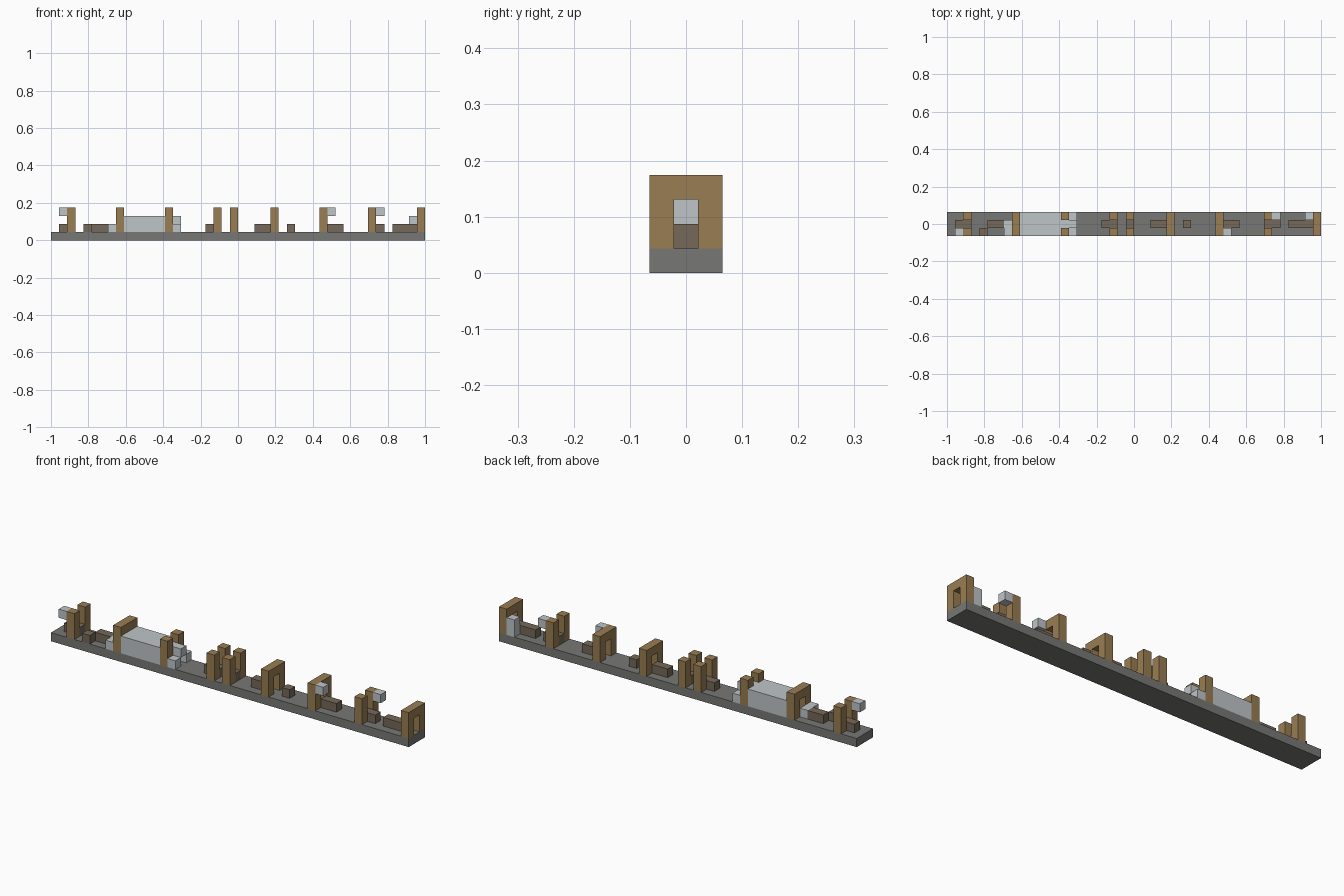
import bpy
import bmesh
from mathutils import Matrix, Vector

cube = bpy.data.objects.get("Cube")
if cube:
    bpy.data.objects.remove(cube, do_unlink=True)

LENGTH, WIDTH = 46, 3      # size of the corridor in cells
CELL = 2 / LENGTH


def material(name, rgb):
    m = bpy.data.materials.new(name)
    m.use_nodes = True
    color = (*rgb, 1)
    m.diffuse_color = color
    m.node_tree.nodes["Principled BSDF"].inputs["Base Color"].default_value = color
    return m


stone = material("grey stone", (0.185, 0.185, 0.18))
timber = material("brown timber", (0.32, 0.205, 0.085))
rail = material("dark rail brown", (0.178, 0.14, 0.1))
web = material("pale web grey", (0.52, 0.56, 0.58))


def blocks(name, mat, boxes):
    """One object from boxes given as (first cell, size in cells)."""
    bm = bmesh.new()
    for start, size in boxes:
        mid = Vector(start) + Vector(size) / 2 - Vector((LENGTH / 2, WIDTH / 2, 0))
        bmesh.ops.create_cube(bm, size=1, matrix=Matrix.Translation(mid * CELL)
                              @ Matrix.Diagonal((*(Vector(size) * CELL), 1)))
    mesh = bpy.data.meshes.new(name)
    bm.to_mesh(mesh)
    bm.free()
    mesh.materials.append(mat)
    ob = bpy.data.objects.new(name, mesh)
    bpy.context.collection.objects.link(ob)


# Floor slab
blocks("floor", stone, [((0, 0, 0), (LENGTH, WIDTH, 1))])

# Support frames: paired posts, some still carrying a cross beam
for x in (2, 8, 14, 20, 22, 27, 33, 39, 45):
    beam = x in (8, 27, 33, 45)
    parts = [((x, y, 1), (1, 1, 3)) for y in (0, 2)]
    if beam:
        parts = [((x, y, 1), (1, 1, 2)) for y in (0, 2)] + [((x, 0, 3), (1, 3, 1))]
    blocks("beam_frame" if beam else "post_pair", timber, parts)

# Broken track along the middle
for x, n in ((1, 2), (5, 2), (19, 2), (22, 1), (25, 2), (29, 1), (34, 2), (39, 2), (42, 3)):
    blocks("track_piece", rail, [((x, 1, 1), (n, 1, 1))])
blocks("side_crate", rail, [((4, 0, 1), (1, 1, 1))])

# Large web mass and its loose ends
blocks("web_mass", web, [((9, 0, 1), (5, 3, 2))])
blocks("web_mass_front_end", web, [((7, 0, 1), (1, 2, 1))])
blocks("web_mass_back_end", web, [((14, 1, 1), (1, 1, 2)), ((15, 1, 2), (1, 1, 1)),
                                  ((15, 0, 1), (1, 1, 1)), ((15, 2, 1), (1, 1, 1))])

# Webs hanging beside the posts
for x, y in ((1, 0), (34, 0), (40, 2)):
    blocks("hanging_web", web, [((x, y, 3), (1, 1, 1))])
blocks("corner_web", web, [((44, 2, 1), (1, 1, 2))])
